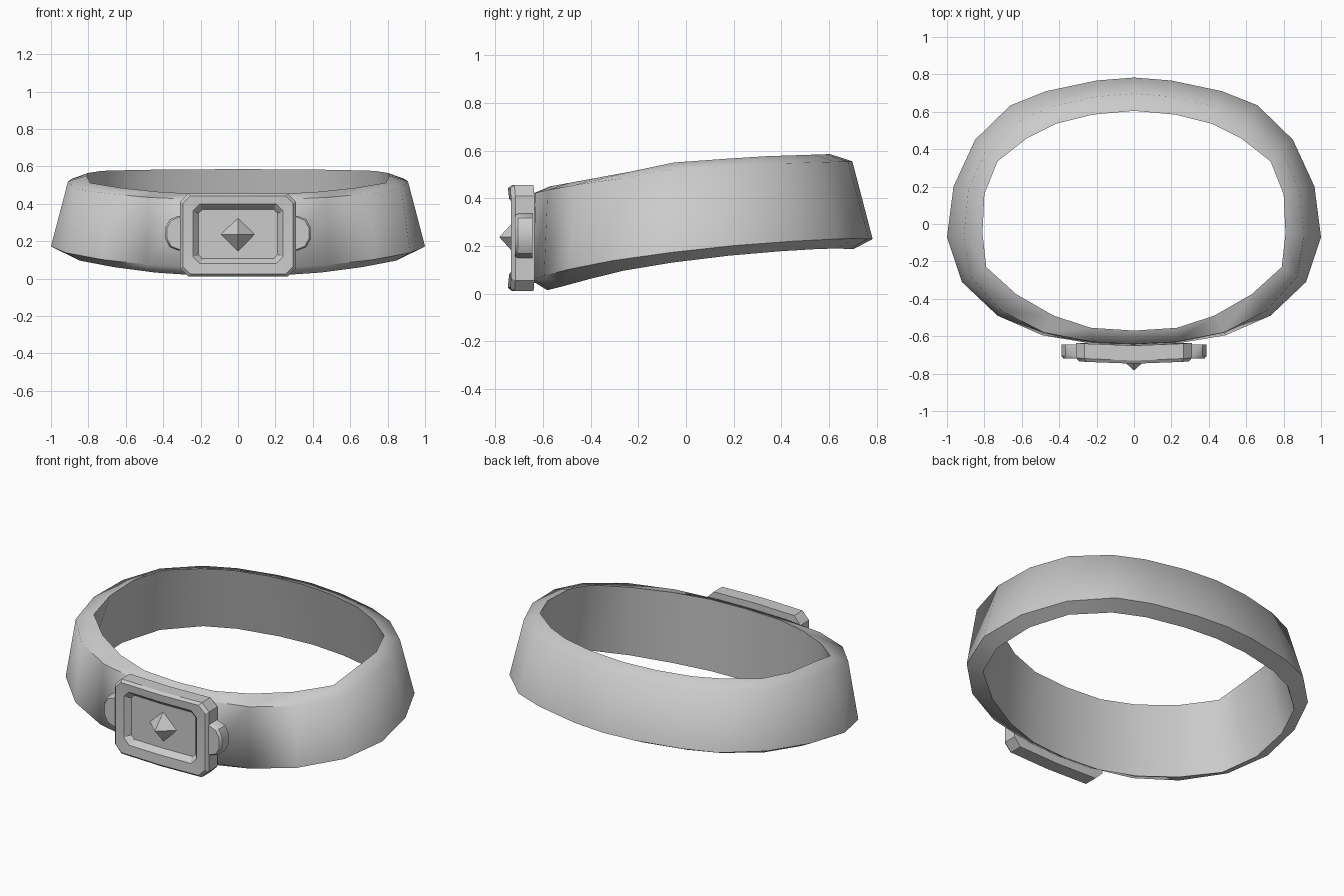
import bpy, bmesh, math

if "Cube" in bpy.data.objects:
    bpy.data.objects.remove(bpy.data.objects["Cube"])


def finish(name, bm, angle):
    bmesh.ops.remove_doubles(bm, verts=bm.verts, dist=1e-5)
    bmesh.ops.recalc_face_normals(bm, faces=bm.faces)
    me = bpy.data.meshes.new(name)
    bm.to_mesh(me)
    bm.free()
    ob = bpy.data.objects.new(name, me)
    bpy.context.collection.objects.link(ob)
    bpy.ops.object.select_all(action='DESELECT')
    ob.select_set(True)
    bpy.context.view_layer.objects.active = ob
    bpy.ops.object.shade_smooth_by_angle(angle=math.radians(angle))
    return ob


def loft(name, rings, angle, closed=False, caps=True):
    """Skin a list of equal-length closed rings."""
    bm = bmesh.new()
    vs = [[bm.verts.new(p) for p in r] for r in rings]
    n = len(rings[0])
    for k in range(len(vs) if closed else len(vs) - 1):
        a, b = vs[k], vs[(k + 1) % len(vs)]
        for i in range(n):
            j = (i + 1) % n
            bm.faces.new((a[i], a[j], b[j], b[i]))
    if caps and not closed:
        bm.faces.new(vs[0])
        bm.faces.new(vs[-1])
    return finish(name, bm, angle)


def interp(table, y):
    for (y0, z0), (y1, z1) in zip(table, table[1:]):
        if y <= y1:
            return z0 + (z1 - z0) * max(0, (y - y0) / (y1 - y0))
    return table[-1][1]


# Belt: half plan of stations, outer lower edge and inner upper edge
stations = [
    (0, -.65, 0, -.57), (.22, -.64, .23, -.555), (.49, -.595, .43, -.49),
    (.73, -.49, .63, -.375), (.92, -.31, .79, -.23), (1, -.07, .81, -.05),
    (.965, .2, .80, .16), (.85, .45, .73, .335), (.66, .635, .57, .46),
    (.47, .71, .42, .535), (.2, .767, .22, .585), (0, .783, 0, .605)]
low = [(-.6, .01), (-.5, .035), (-.3, .09), (0, .14), (.3, .172), (.6, .19), (.7, .187)]
high = [(-.57, .45), (-.24, .51), (-.05, .55), (.3, .575), (.6, .585)]

sections = []
for ox, oy, ix, iy in stations:
    f = min(1, max(0, (oy + .65) / .5))          # wall leans in away from the front
    lean, inner = .1 + .38 * f, .85 - .4 * f

    def mix(t):
        return ox + (ix - ox) * t, oy + (iy - oy) * t
    zl = interp(low, mix(inner)[1])
    zh = interp(high, iy)
    sections.append([(ox, oy, zl + .042), (*mix(lean), zh - .03),
                     (ix, iy, zh), (*mix(inner), zl)])
mirrored = [[(-x, y, z) for x, y, z in s] for s in sections[-2:0:-1]]
loft("belt", sections + mirrored, 68, closed=True)


# Buckle plate: chamfered rings stepping forward, then into the recess
def plate_ring(hx, z0, z1, c, y):
    half = [(0, z0), (hx - c, z0), (hx, z0 + c), (hx, z1 - c), (hx - c, z1), (0, z1)]
    pts = half + [(-x, z) for x, z in half[-2:0:-1]]
    return [(x, y + .15 * x * x, z) for x, z in pts]


loft("buckle_plate", [
    plate_ring(.31, .01, .455, .045, -.65),
    plate_ring(.31, .01, .455, .045, -.73),
    plate_ring(.295, .025, .443, .04, -.747),
    plate_ring(.24, .082, .398, .035, -.742),
    plate_ring(.225, .095, .383, .03, -.725),
    plate_ring(.212, .108, .37, .02, -.708)], 30)

# Rounded lobes on both sides of the buckle
lobe = [(.25, .15), (.32, .15), (.365, .168), (.388, .21),
        (.388, .275), (.365, .317), (.32, .335), (.25, .335)]
for side, s in (("left", -1), ("right", 1)):
    rings = []
    for y, k in ((-.643, 1), (-.705, 1), (-.718, .93)):
        rings.append([(s * (.25 + (x - .25) * k), y, .2425 + (z - .2425) * k)
                      for x, z in lobe])
    loft("buckle_lobe_" + side, rings, 35)

# Pyramid stud in the recess
bm = bmesh.new()
base = [bm.verts.new((x, -.70, .237 + z)) for x, z in
        ((.092, 0), (0, .092), (-.092, 0), (0, -.092))]
tip = bm.verts.new((0, -.783, .237))
bm.faces.new(base)
for i in range(4):
    bm.faces.new((base[i], base[(i + 1) % 4], tip))
finish("buckle_stud", bm, 30)
